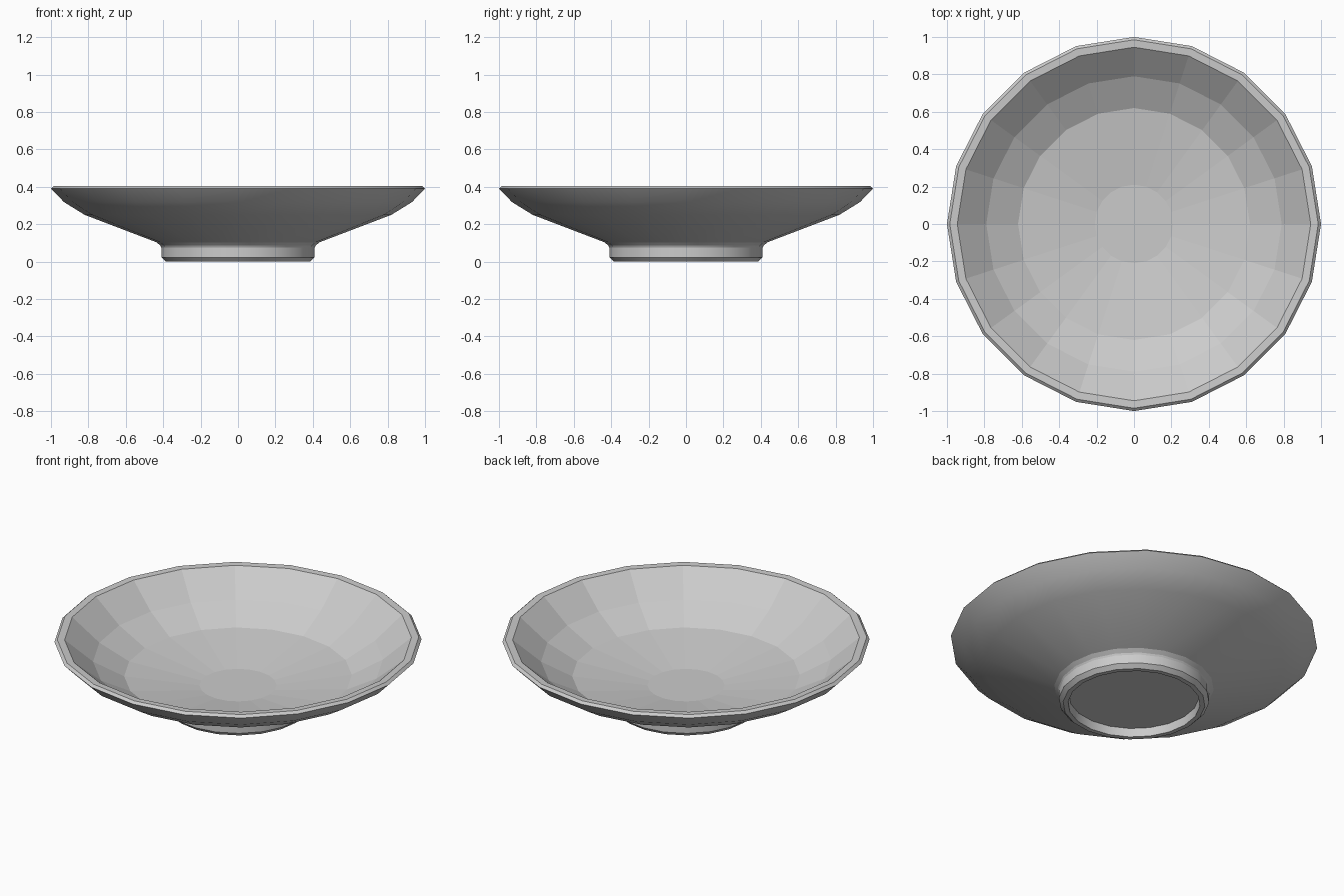
import bpy, bmesh
from math import pi, cos, sin, radians

if "Cube" in bpy.data.objects:
    bpy.data.objects.remove(bpy.data.objects["Cube"])

SIDES = 20

# Radius/height profile: foot recess, foot ring, outer wall, rim, inner wall, floor
profile = [(0.355, 0.05), (0.36, 0.0), (0.387, 0.0), (0.41, 0.023), (0.41, 0.075),
           (0.415, 0.085), (0.435, 0.103), (0.82, 0.25), (0.93, 0.318),
           (1.0, 0.39), (0.985, 0.404), (0.945, 0.402),
           (0.79, 0.27), (0.62, 0.18), (0.21, 0.122)]
FIRST_INNER = 11  # inside of the dish is faceted from here on

bm = bmesh.new()
rings = []
for r, z in profile:
    rings.append([bm.verts.new((r * cos(2 * pi * i / SIDES), r * sin(2 * pi * i / SIDES), z))
                  for i in range(SIDES)])

# Walls between neighbouring rings
for k in range(len(rings) - 1):
    a, b = rings[k], rings[k + 1]
    for i in range(SIDES):
        j = (i + 1) % SIDES
        f = bm.faces.new((a[i], a[j], b[j], b[i]))
        f.smooth = k < FIRST_INNER

# Underside of the recess and dish floor
bm.faces.new(rings[0][::-1])
bm.faces.new(rings[-1])
bm.normal_update()

# Keep the profile's hard edges crisp
for e in bm.edges:
    if len(e.link_faces) == 2 and e.calc_face_angle() > radians(19):
        e.smooth = False

mesh = bpy.data.meshes.new("dish")
bm.to_mesh(mesh)
bm.free()
dish = bpy.data.objects.new("dish", mesh)
bpy.context.collection.objects.link(dish)
